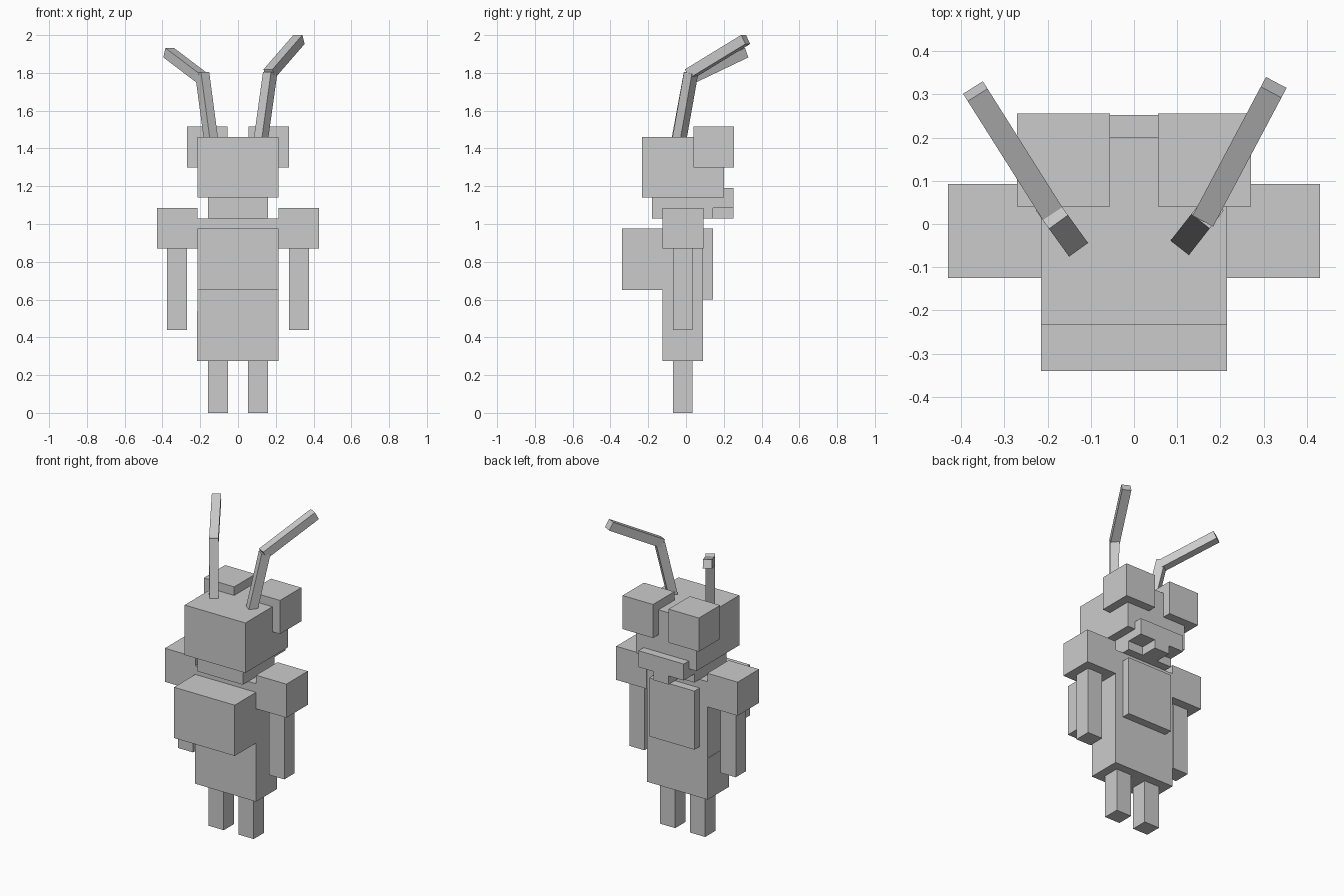
import bpy
from mathutils import Matrix, Vector

if "Cube" in bpy.data.objects:
    bpy.data.objects.remove(bpy.data.objects["Cube"])

grey = bpy.data.materials.new("plain grey")
grey.diffuse_color = (0.6, 0.6, 0.6, 1)
grey.use_nodes = True
grey.node_tree.nodes["Principled BSDF"].inputs["Base Color"].default_value = grey.diffuse_color


def block(name, x, y, z):
    """Axis-aligned box from (min, max) ranges."""
    bpy.ops.mesh.primitive_cube_add(size=1)
    ob = bpy.context.object
    ob.name = name
    ob.data.materials.append(grey)
    ob.location = [(a + b) / 2 for a, b in (x, y, z)]
    ob.scale = [b - a for a, b in (x, y, z)]
    return ob


def beam(name, start, end, t=0.054):
    """Square bar between two points, its width kept level."""
    start, end = Vector(start), Vector(end)
    d = (end - start).normalized()
    side = d.cross(Vector((0, 0, 1))).normalized()
    up = side.cross(d)
    ob = block(name, (0, 1), (0, 1), (0, 1))
    rot = Matrix((side, d, up)).transposed().to_4x4()
    size = Matrix.Diagonal((t, (end - start).length, t, 1))
    ob.matrix_world = Matrix.Translation((start + end) / 2) @ rot @ size


# body
block("abdomen", (-0.217, 0.215), (-0.125, 0.09), (0.275, 0.54))
block("thorax", (-0.215, 0.215), (-0.125, 0.09), (0.54, 1.03))
block("chest", (-0.215, 0.215), (-0.34, -0.125), (0.65, 0.975))
block("back_plate", (-0.16, 0.16), (0.09, 0.143), (0.60, 0.975))

# head
block("head", (-0.215, 0.215), (-0.232, 0.20), (1.14, 1.46))
block("jaw", (-0.16, 0.16), (-0.18, 0.143), (1.03, 1.14))
block("mouth_bar", (-0.16, 0.16), (0.143, 0.252), (1.085, 1.19))
block("tooth", (-0.054, 0.054), (0.143, 0.252), (1.03, 1.085))

# paired parts
for s, label in ((-1, "left"), (1, "right")):
    def pair(name, x, y, z):
        block(f"{label}_{name}", sorted((s * x[0], s * x[1])), y, z)

    pair("eye", (0.055, 0.27), (0.04, 0.255), (1.30, 1.515))
    pair("shoulder", (0.215, 0.43), (-0.125, 0.092), (0.87, 1.085))
    pair("arm", (0.27, 0.377), (-0.07, 0.035), (0.44, 0.87))
    pair("leg", (0.052, 0.16), (-0.07, 0.035), (0.0, 0.275))

# bent antennae, each with its own tilt
beam("right_antenna_base", (0.116, -0.042, 1.41), (0.17, 0.027, 1.80))
beam("right_antenna_tip", (0.165, 0.018, 1.795), (0.323, 0.316, 1.977))
beam("left_antenna_base", (-0.138, -0.046, 1.41), (-0.19, 0.026, 1.80))
beam("left_antenna_tip", (-0.189, 0.025, 1.772), (-0.367, 0.307, 1.907))
